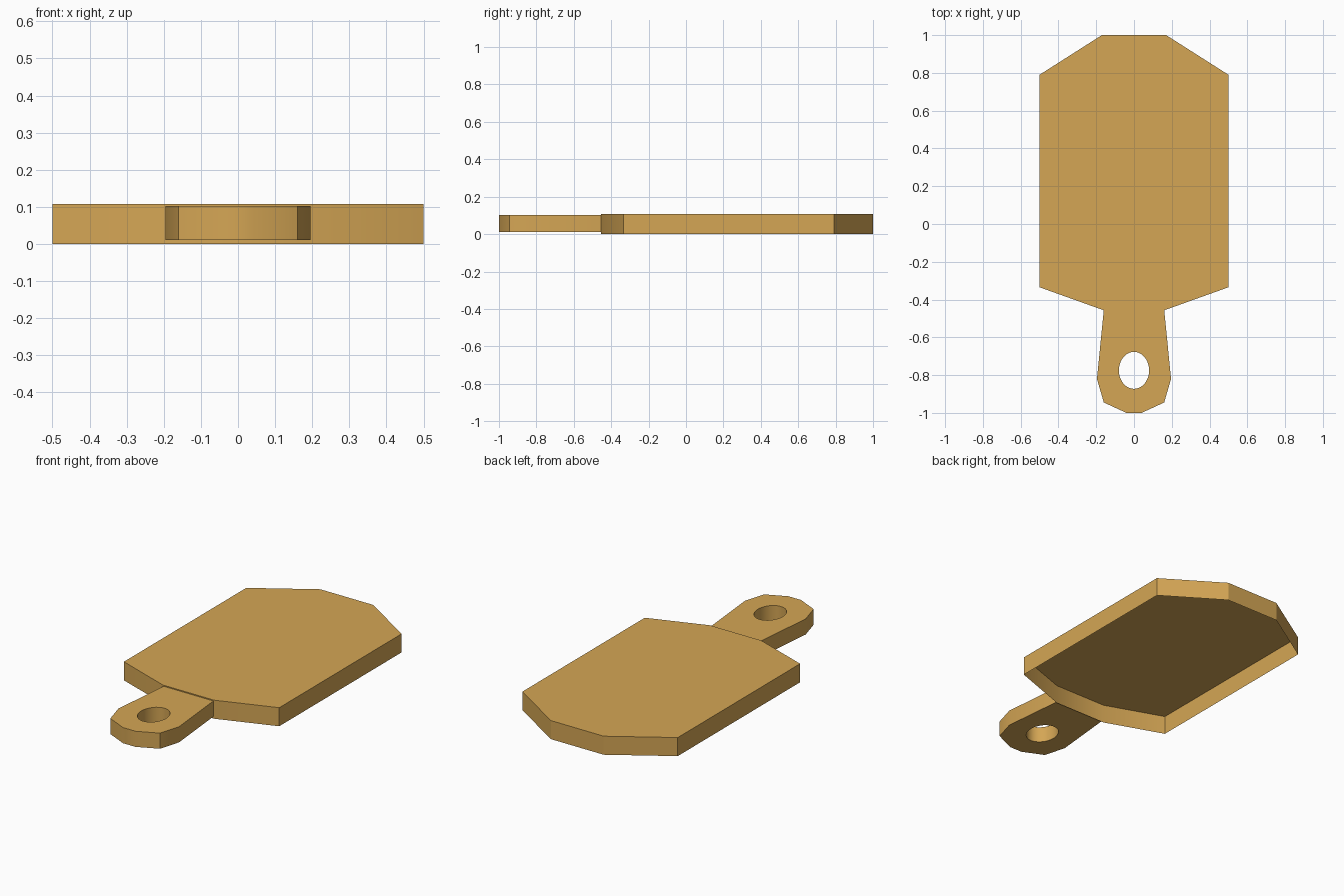
import bpy, bmesh, math

cube = bpy.data.objects.get("Cube")
if cube:
    bpy.data.objects.remove(cube, do_unlink=True)

# Single wood colour
wood = bpy.data.materials.new("light_wood")
wood.use_nodes = True
colour = (0.66, 0.38, 0.09, 1)
wood.diffuse_color = colour
wood.node_tree.nodes["Principled BSDF"].inputs["Base Color"].default_value = colour


def mirrored(half):
    """Close a half outline by mirroring it across x = 0."""
    return half + [(-x, y) for x, y in reversed(half)]


def plate(name, loops, z0, z1, open_face):
    """Extrude filled outlines upward, then remove the faces left open."""
    bm = bmesh.new()
    for loop in loops:
        vs = [bm.verts.new((x, y, z0)) for x, y in loop]
        for a, b in zip(vs, vs[1:] + vs[:1]):
            bm.edges.new((a, b))
    bmesh.ops.triangle_fill(bm, edges=bm.edges[:], use_beauty=True, normal=(0, 0, 1))
    ext = bmesh.ops.extrude_face_region(bm, geom=bm.faces[:], use_keep_orig=True)
    top = [g for g in ext["geom"] if isinstance(g, bmesh.types.BMVert)]
    bmesh.ops.translate(bm, verts=top, vec=(0, 0, z1 - z0))
    bmesh.ops.recalc_face_normals(bm, faces=bm.faces[:])
    gone = [f for f in bm.faces if open_face(f)]
    bmesh.ops.delete(bm, geom=gone, context="FACES")
    mesh = bpy.data.meshes.new(name)
    bm.to_mesh(mesh)
    bm.free()
    mesh.materials.append(wood)
    obj = bpy.data.objects.new(name, mesh)
    bpy.context.collection.objects.link(obj)
    bpy.ops.object.select_all(action="DESELECT")
    obj.select_set(True)
    bpy.context.view_layer.objects.active = obj
    bpy.ops.object.shade_smooth_by_angle(angle=math.radians(30))
    return obj


neck_y = -0.455

# Board: thin shell, open underneath
board = mirrored([(0.165, neck_y), (0.5, -0.335), (0.5, 0.79), (0.17, 1.0)])
plate("board", [board], 0, 0.108, lambda f: f.normal.z < -0.5)

# Handle: solid tab with an oval hanging hole, joined to the board wall
handle = mirrored([(0.04, -1.0), (0.16, -0.945), (0.196, -0.82), (0.16, neck_y)])
turns = [math.tau * i / 32 for i in range(32)]
hole = [(0.08 * math.cos(t), -0.775 + 0.098 * math.sin(t)) for t in turns]
plate("handle", [handle, hole], 0.011, 0.102,
      lambda f: f.normal.y > 0.9 and f.calc_center_median().y > neck_y - 0.01)
